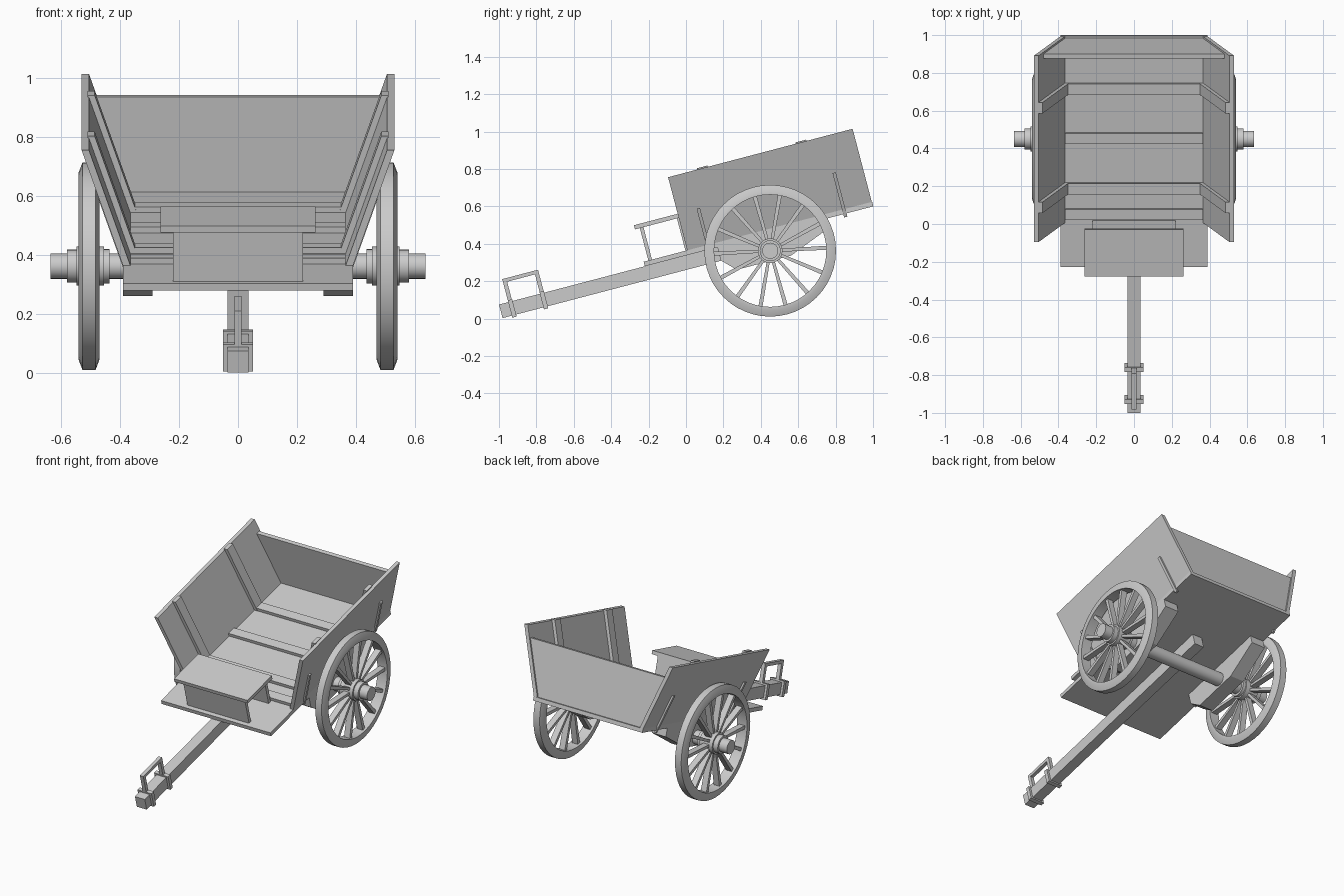
import bpy, bmesh, math
from mathutils import Matrix, Vector

if "Cube" in bpy.data.objects:
    bpy.data.objects.remove(bpy.data.objects["Cube"])

# Cart frame: tilted about the axle; local u runs along the cart, w is perpendicular
TILT = Matrix.Translation((0, 0.45, 0.37)) @ Matrix.Rotation(math.radians(14.7), 4, 'X')
AXLE = Matrix.Translation((0, 0.45, 0.363))


def finish(name, bm, mat, mirror=False, smooth=False):
    bm.transform(mat)
    bmesh.ops.recalc_face_normals(bm, faces=bm.faces)
    me = bpy.data.meshes.new(name)
    bm.to_mesh(me)
    bm.free()
    ob = bpy.data.objects.new(name, me)
    bpy.context.collection.objects.link(ob)
    if mirror:
        ob.modifiers.new("mirror", 'MIRROR').use_mirror_merge = False
    if smooth:
        bpy.ops.object.select_all(action='DESELECT')
        ob.select_set(True)
        bpy.context.view_layer.objects.active = ob
        bpy.ops.object.shade_smooth_by_angle(angle=math.radians(30))
    return ob


def prism(bm, pts, offset):
    face = bm.faces.new([bm.verts.new(p) for p in pts])
    ext = bmesh.ops.extrude_face_region(bm, geom=[face], use_keep_orig=True)
    new = [v for v in ext["geom"] if isinstance(v, bmesh.types.BMVert)]
    bmesh.ops.translate(bm, vec=Vector(offset), verts=new)


def boxes(name, specs, mirror=False):
    """Each spec is x0, x1, u0, u1, w0, w1."""
    bm = bmesh.new()
    for x0, x1, u0, u1, w0, w1 in specs:
        prism(bm, [(x0, u0, w0), (x1, u0, w0), (x1, u1, w0), (x0, u1, w0)], (0, 0, w1 - w0))
    return finish(name, bm, TILT, mirror)


def sections(name, profile, spans, mirror=True):
    """Extrude an x-w profile along u for each span."""
    bm = bmesh.new()
    for u0, u1 in spans:
        prism(bm, [(x, u0, w) for x, w in profile], (0, u1 - u0, 0))
    return finish(name, bm, TILT, mirror)


def lathe(name, profile, steps=40, closed=True, mirror=True):
    """Spin an x-radius profile around the axle."""
    bm = bmesh.new()
    vs = [bm.verts.new((x, 0, r)) for x, r in profile]
    edges = [bm.edges.new(p) for p in zip(vs, vs[1:])]
    if closed:
        edges.append(bm.edges.new((vs[-1], vs[0])))
    bmesh.ops.spin(bm, geom=vs + edges, cent=(0, 0, 0), axis=(1, 0, 0),
                   angle=math.tau, steps=steps)
    bmesh.ops.remove_doubles(bm, verts=bm.verts, dist=1e-5)
    return finish(name, bm, AXLE, mirror, smooth=True)


def side_x(w, off=0.0):
    return 0.365 + off + (w - 0.108) * 0.347


def sloped(w0, w1, in_off, out_off):
    return [(side_x(w0, in_off), w0), (side_x(w0, out_off), w0),
            (side_x(w1, out_off), w1), (side_x(w1, in_off), w1)]


# Floor and cross battens
boxes("floor", [(-0.39, 0.39, -0.671, 0.592, 0.083, 0.108)])
boxes("floor_battens", [(-0.365, 0.365, u - 0.029, u + 0.029, 0.107, 0.128)
                        for u in (-0.38, -0.24, 0.036, 0.305)])

# Flared sides with inner cleats and outer straps
sections("side_panel", sloped(0.1, 0.512, 0, 0.025), [(-0.43, 0.59)])
sections("side_cleats", sloped(0.108, 0.519, -0.022, 0.003),
         [(-0.27, -0.21), (0.275, 0.335)])
sections("side_straps", sloped(0.065, 0.31, 0.022, 0.037),
         [(-0.325, -0.307), (0.426, 0.444)])

# Tailboard between the sides
sections("tailboard", [(-0.365, 0.108), (0.365, 0.108), (0.48, 0.44), (-0.48, 0.44)],
         [(0.555, 0.58)], mirror=False)

# Driver seat on two risers
boxes("seat", [(-0.262, 0.262, -0.672, -0.415, 0.287, 0.31)])
boxes("seat_risers", [(-0.22, 0.22, -0.645, -0.625, 0.107, 0.288),
                      (-0.22, 0.22, -0.44, -0.418, 0.107, 0.288)])

# Drawbar with bands and hitch handle
boxes("drawbar", [(-0.035, 0.035, -1.477, 0.17, 0.008, 0.083)])
boxes("drawbar_bands", [(-0.05, 0.05, u - 0.012, u + 0.012, -0.003, 0.093)
                        for u in (-1.414, -1.239)])
boxes("hitch_handle", [(-0.012, 0.012, -1.426, -1.404, 0.08, 0.2),
                       (-0.012, 0.012, -1.25, -1.228, 0.08, 0.2),
                       (-0.012, 0.012, -1.426, -1.228, 0.19, 0.21)])

# Bolsters carrying the axle
bm = bmesh.new()
prism(bm, [(0.29, u, w) for u, w in ((-0.27, 0.084), (-0.27, 0.01), (-0.2, -0.06), (0.1, -0.06),
                                     (0.33, 0.03), (0.33, 0.084))], (0.1, 0, 0))
finish("axle_bolster", bm, TILT, mirror=True)

# Axle, hubs and rims
lathe("axle", [(-0.636, 0), (-0.636, 0.043), (0.636, 0.043), (0.636, 0)], 24,
      closed=False, mirror=False)
lathe("wheel_hub", [(0.435, 0.04), (0.435, 0.058), (0.455, 0.058), (0.455, 0.066),
                    (0.548, 0.066), (0.548, 0.056), (0.58, 0.056), (0.58, 0.04)], 24)
lathe("wheel_rim", [(0.47, 0.3), (0.47, 0.318), (0.483, 0.352), (0.527, 0.352),
                    (0.54, 0.318), (0.54, 0.3)], 48)

# Spokes
bm = bmesh.new()
for i in range(14):
    rot = Matrix.Rotation(math.radians(3) + math.tau * i / 14, 3, 'X')
    pts = [(0.485, 0.05, -0.008), (0.485, 0.31, -0.011), (0.485, 0.31, 0.011), (0.485, 0.05, 0.008)]
    prism(bm, [rot @ Vector(p) for p in pts], (0.04, 0, 0))
finish("wheel_spokes", bm, AXLE, mirror=True)
